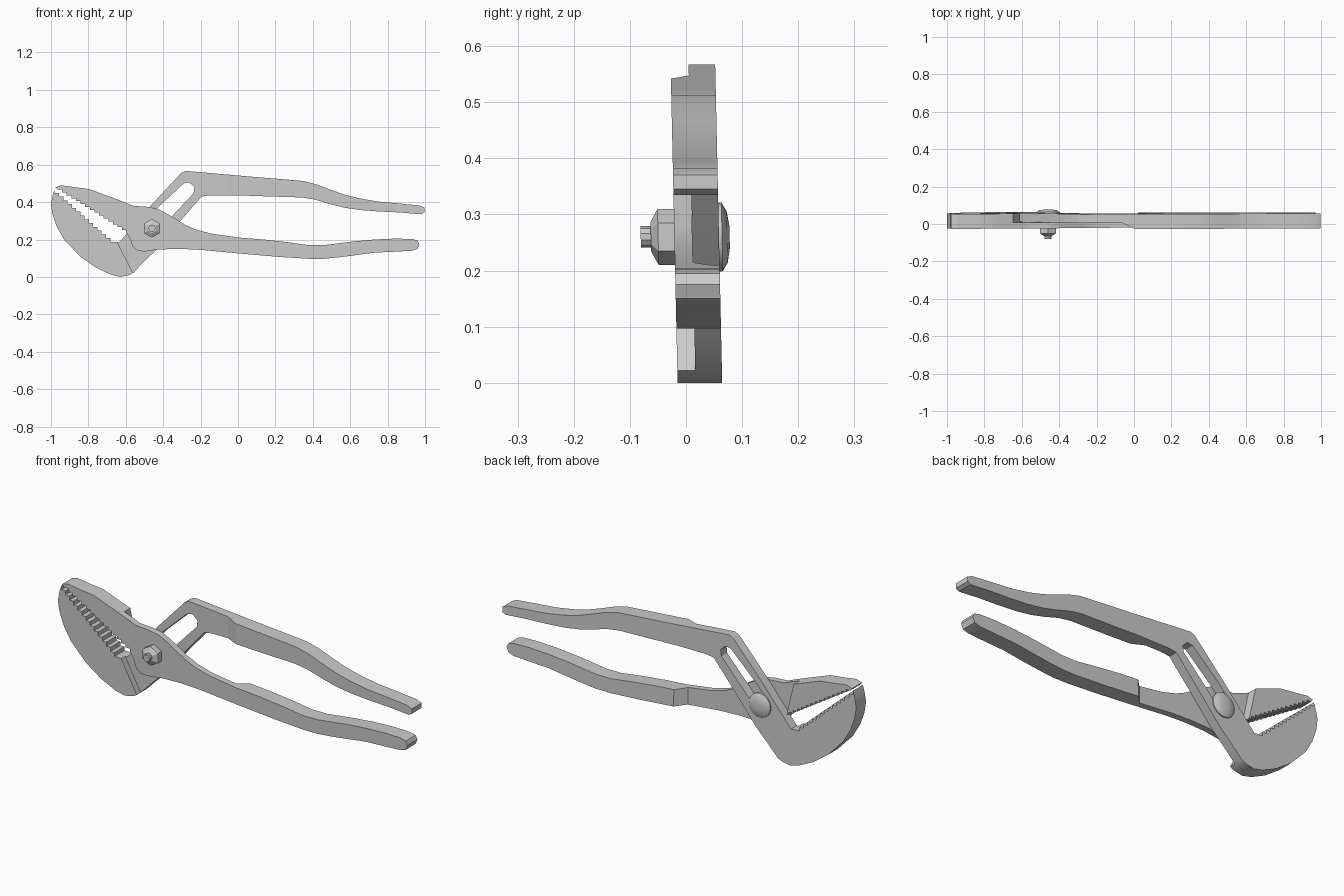
import bpy, bmesh, math

cube = bpy.data.objects.get("Cube")
if cube:
    bpy.data.objects.remove(cube, do_unlink=True)

FRONT, MID, BACK = -0.015, 0.017, 0.0645   # depth layers of the tool
LEAN = 0.022                               # slight backward lean of the whole tool
PIVOT_X, PIVOT_Z = -0.46, 0.26

steel = bpy.data.materials.new("grey_steel")
steel.use_nodes = True
steel.diffuse_color = (0.6, 0.6, 0.6, 1)
steel.node_tree.nodes["Principled BSDF"].inputs["Base Color"].default_value = (0.6, 0.6, 0.6, 1)


def finish(name, bm):
    """Lean the mesh, fix normals and make the object."""
    for v in bm.verts:
        v.co.y -= LEAN * v.co.z
    bmesh.ops.recalc_face_normals(bm, faces=bm.faces)
    mesh = bpy.data.meshes.new(name)
    bm.to_mesh(mesh)
    bm.free()
    mesh.materials.append(steel)
    obj = bpy.data.objects.new(name, mesh)
    bpy.context.collection.objects.link(obj)
    return obj


def skin(name, rings):
    """Join equal rings of points into a closed solid."""
    bm = bmesh.new()
    loops = [[bm.verts.new(p) for p in ring] for ring in rings]
    n = len(loops[0])
    for a, b in zip(loops, loops[1:]):
        for i in range(n):
            j = (i + 1) % n
            bm.faces.new((a[i], a[j], b[j], b[i]))
    bm.faces.new(loops[0])
    bm.faces.new(loops[-1])
    return finish(name, bm)


def plate(name, outline, y0, y1):
    """Side outline in hundredths, extruded through the depth."""
    return skin(name, [[(x / 100, y, z / 100) for x, z in outline] for y in (y0, y1)])


def turned(name, profile, sides):
    """Lathe a (depth, radius) profile around the pivot."""
    angles = [math.pi / 2 + 2 * math.pi * i / sides for i in range(sides)]
    return skin(name, [[(PIVOT_X + r * math.cos(a), y, PIVOT_Z + r * math.sin(a))
                        for a in angles] for y, r in profile])


def teeth(start, end, count):
    """Stepped biting edge between two points."""
    points = []
    for i in range(count):
        at = [[s + (e - s) * k / count for s, e in zip(start, end)] for k in (i, i + 1)]
        points += [(at[0][0], at[0][1]), (at[0][0], at[1][1])]
    return points + [end]


def cut(obj, cutter):
    cutter.hide_render = True
    mod = obj.modifiers.new("cut", "BOOLEAN")
    mod.operation, mod.solver, mod.object = "DIFFERENCE", "EXACT", cutter
    bpy.context.view_layer.objects.active = obj
    bpy.ops.object.modifier_apply(modifier=mod.name)
    bpy.data.objects.remove(cutter, do_unlink=True)


# Upper jaw running into the lower handle
upper_jaw = [
    (-97.5, 48), (-94.5, 49), (-87.5, 48), (-79.5, 47), (-71.5, 44), (-66, 42), (-59.5, 39.5),
    (-56, 38), (-48.5, 37.5), (-43, 36.5), (-39, 34.5), (-28.5, 28), (-23, 25.5)]
lower_grip = [
    (-15, 23.3), (1, 21), (14, 20), (27, 18.5), (38, 17), (46, 17), (54, 18), (62, 19),
    (73, 20), (84, 20.5), (93, 20.3), (96, 19.5), (97, 17.5), (96, 15), (93, 14),
    (84, 13.5), (73, 13), (62, 11.5), (54, 10.5), (46, 9.7), (38, 9.7), (22, 10.7),
    (1, 12.5), (-20, 14.5), (-31, 15)]
neck = [(-42, 14.7), (-50, 13.6), (-54, 14), (-56.5, 16.5), (-57.5, 20)]
front_half = plate("upper_jaw_and_lower_handle",
                   upper_jaw + lower_grip + neck + teeth((-59.5, 23.5), (-96.5, 46.7), 15),
                   FRONT, BACK)

# Thin the neck from behind, ramping back out at the handle
cut(front_half, skin("neck_cutter", [
    [(left, MID, z), (left, 0.2, z), (0.16, 0.2, z), (-0.02, MID, z)]
    for z, left in ((0, -0.55), (0.6, -0.69))]))

# Lower jaw, slotted arm and upper handle
arm_side = [(-63.5, 18.5), (-47, 37.7), (-30.5, 55.5), (-28, 56.7)]
upper_grip = [
    (-20, 56), (6, 53.7), (22, 52.4), (35, 51.3), (42, 49.5), (49, 46.8), (57, 44),
    (65, 42), (75, 40.3), (86, 39.3), (97, 38.2), (99.7, 37), (99.7, 34.5), (98, 33.5),
    (86, 34.5), (75, 35), (65, 35.8), (57, 37), (49, 39), (41, 41.4), (34, 42.5),
    (17, 43), (1, 43.6), (-15, 43.6), (-19.5, 43)]
lower_jaw = [
    (-31, 29.7), (-43.5, 14.7), (-50, 8.3), (-56, 2.2), (-58, 1), (-63, 0), (-68, 1.2),
    (-76, 5), (-84.5, 11), (-93, 20), (-97, 27), (-99.2, 33.5), (-100, 39), (-99, 44)]
back_half = plate("lower_jaw_and_upper_handle",
                  arm_side + upper_grip + lower_jaw + teeth((-98, 47), (-66, 18.7), 14),
                  FRONT, BACK)

# Thin the arm from the front, from jaw shoulder to handle
cut(back_half, skin("arm_cutter", [
    [(left, MID, z), (left, -0.2, z), (0.37, -0.2, z), (-0.06, MID, z)]
    for z, left in ((-0.05, -0.524), (0.65, -0.885))]))

# Adjustment slot along the arm
slot = [(-43, 37), (-29, 50), (-26, 50.5), (-23.3, 48), (-23.8, 44.7), (-35.5, 32.3),
        (-43, 24), (-47.3, 22), (-50.5, 25), (-50, 29.3)]
cut(back_half, plate("slot_cutter", slot, -0.2, 0.2))

# Pivot bolt: shank, hex nut, threaded end and domed head
turned("pivot_shank", [(0, 0.035), (0.065, 0.035)], 16)
turned("pivot_nut", [(-0.01, 0.05), (-0.044, 0.05), (-0.057, 0.026)], 6)
turned("pivot_stud", [(-0.05, 0.019), (-0.075, 0.019)], 10)
turned("pivot_head", [(0.06, 0.062), (0.07, 0.061), (0.079, 0.046), (0.0835, 0.02)], 24)

# Smooth the curved sides, keep real edges crisp
for obj in bpy.context.collection.objects:
    if obj.type == "MESH" and steel.name in obj.data.materials:
        bpy.ops.object.select_all(action="DESELECT")
        obj.select_set(True)
        bpy.context.view_layer.objects.active = obj
        bpy.ops.object.shade_smooth_by_angle(angle=math.radians(25))
